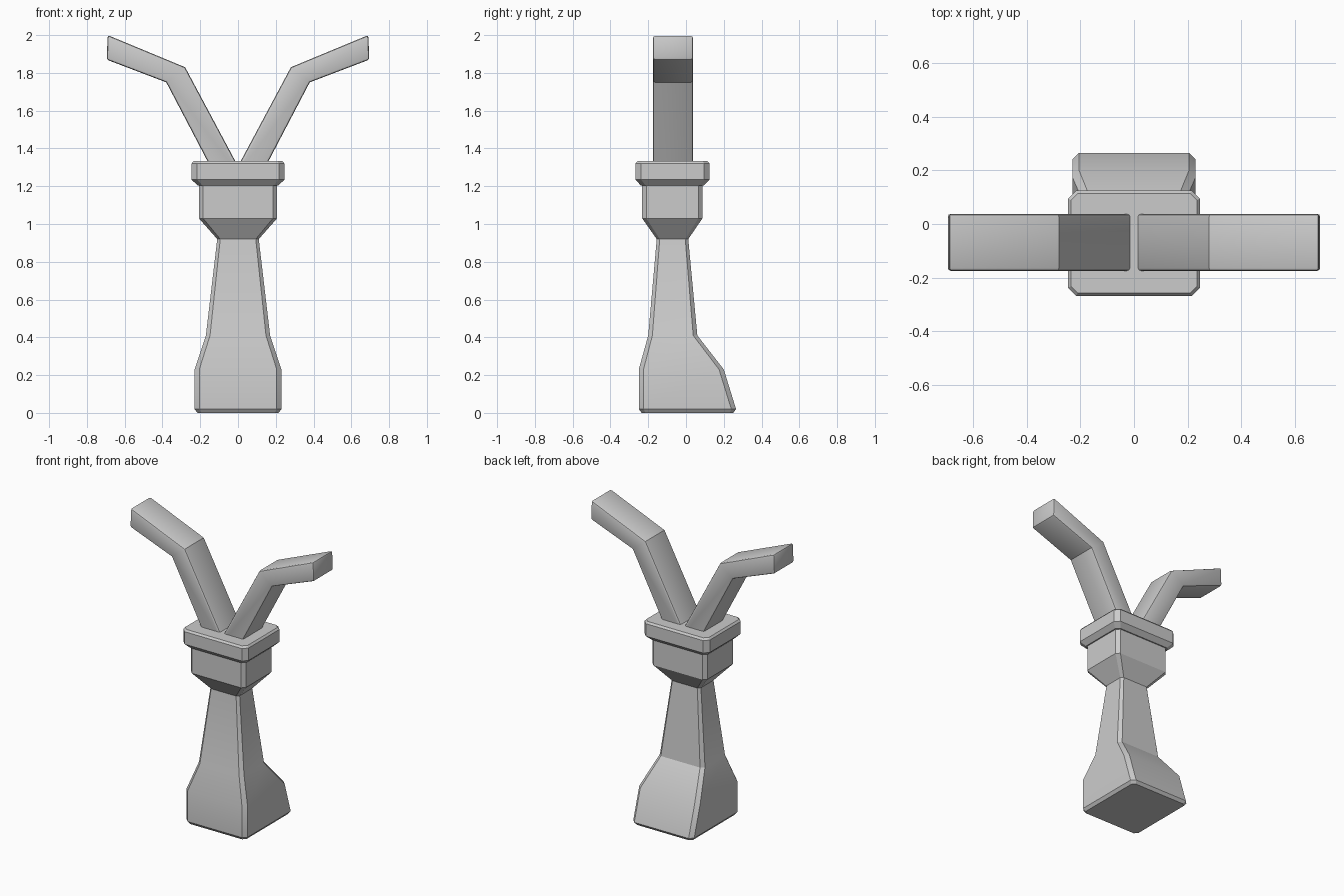
import bpy, bmesh, math

if "Cube" in bpy.data.objects:
    bpy.data.objects.remove(bpy.data.objects["Cube"])


def finish(name, bm):
    bmesh.ops.recalc_face_normals(bm, faces=bm.faces)
    mesh = bpy.data.meshes.new(name)
    bm.to_mesh(mesh)
    bm.free()
    ob = bpy.data.objects.new(name, mesh)
    bpy.context.collection.objects.link(ob)
    bpy.ops.object.select_all(action='DESELECT')
    ob.select_set(True)
    bpy.context.view_layer.objects.active = ob
    bpy.ops.object.shade_smooth_by_angle(angle=math.radians(28))
    return ob


def loft(name, sections):
    """Stack chamfered rectangles given as (z, half width, front y, back y, chamfer)."""
    bm = bmesh.new()
    rings = []
    for z, w, f, b, c in sections:
        outline = [(-w + c, f), (w - c, f), (w, f + c), (w, b - c),
                   (w - c, b), (-w + c, b), (-w, b - c), (-w, f + c)]
        rings.append([bm.verts.new((x, y, z)) for x, y in outline])
    for lo, hi in zip(rings, rings[1:]):
        for i in range(8):
            j = (i + 1) % 8
            bm.faces.new((lo[i], lo[j], hi[j], hi[i]))
    bm.faces.new(rings[0][::-1])
    bm.faces.new(rings[-1])
    return finish(name, bm)


# Flared foot, tapering stem and cup
loft("stem", [
    (0.00, 0.215, -0.235, 0.25, 0.02),
    (0.02, 0.23, -0.25, 0.265, 0.025),
    (0.23, 0.23, -0.25, 0.20, 0.025),
    (0.41, 0.17, -0.20, 0.06, 0.022),
    (0.92, 0.11, -0.155, 0.012, 0.016),
    (1.03, 0.207, -0.232, 0.087, 0.022),
    (1.22, 0.207, -0.232, 0.087, 0.022),
])

# Wide rim around the top of the cup
loft("collar", [
    (1.205, 0.215, -0.24, 0.095, 0.025),
    (1.235, 0.246, -0.268, 0.125, 0.03),
    (1.32, 0.246, -0.268, 0.125, 0.03),
    (1.333, 0.235, -0.257, 0.114, 0.025),
])

# Two bent arms spreading from the collar
profile = [(0.115, 1.24), (0.16, 1.33), (0.38, 1.75), (0.695, 1.87),
           (0.69, 2.0), (0.28, 1.83), (0.01, 1.325), (-0.03, 1.24)]
for name, side in (("right_arm", 1), ("left_arm", -1)):
    bm = bmesh.new()
    front = [bm.verts.new((side * x, -0.175, z)) for x, z in profile]
    back = [bm.verts.new((side * x, 0.038, z)) for x, z in profile]
    bm.faces.new(front)
    bm.faces.new(back)
    n = len(profile)
    for i in range(n):
        j = (i + 1) % n
        bm.faces.new((front[i], front[j], back[j], back[i]))
    bmesh.ops.recalc_face_normals(bm, faces=bm.faces)
    # Soften only the outer edges, keeping the bend creases
    edges = [e for e in bm.edges if e.calc_face_angle() > math.radians(60)]
    bmesh.ops.bevel(bm, geom=edges, offset=0.012, segments=2,
                    profile=0.5, affect='EDGES')
    finish(name, bm)
